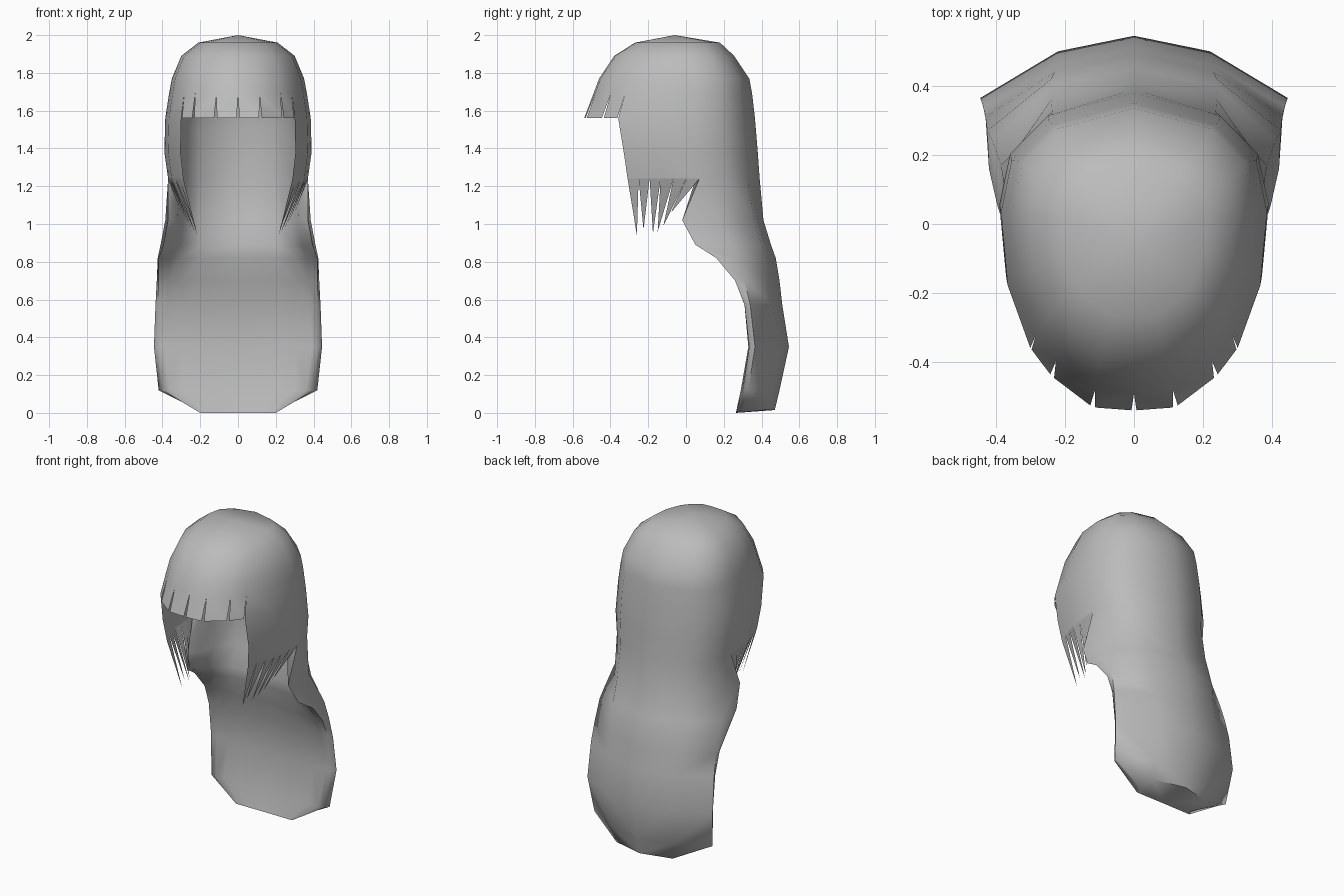
import bpy, bmesh
from mathutils import Vector

if "Cube" in bpy.data.objects:
    bpy.data.objects.remove(bpy.data.objects["Cube"])

hair = bpy.data.materials.new("hair_grey")
hair.diffuse_color = (0.5, 0.5, 0.5, 1)
hair.use_nodes = True
hair.node_tree.nodes["Principled BSDF"].inputs["Base Color"].default_value = hair.diffuse_color

# Half outline of the head, front centre round to back centre
OUTLINE = [(0, -1), (.31, -.98), (.62, -.78), (.78, -.6), (.95, -.2),
           (1, .27), (.92, .6), (.64, .85), (0, 1)]


def ring(z, w, front, back):
    m, h = (front + back) / 2, (back - front) / 2
    return [Vector((u * w, m + v * h, z)) for u, v in OUTLINE]


def level(z, pts):
    return [Vector((x, y, z)) for x, y in pts]


def finish(bm, name):
    me = bpy.data.meshes.new(name)
    bm.to_mesh(me)
    bm.free()
    me.materials.append(hair)
    ob = bpy.data.objects.new(name, me)
    bpy.context.collection.objects.link(ob)
    mod = ob.modifiers.new("mirror", 'MIRROR')
    mod.use_clip = True
    mod.merge_threshold = 0.0005
    bpy.context.view_layer.objects.active = ob
    ob.select_set(True)
    bpy.ops.object.shade_smooth_by_angle(angle=1.2)
    ob.select_set(False)


def sheet(bm, rows, flip=False):
    for a, b in zip(rows, rows[1:]):
        for i in range(len(a) - 1):
            f = [a[i], b[i], b[i + 1], a[i + 1]]
            bm.faces.new(f[::-1] if flip else f)


bm = bmesh.new()
add = lambda pts: [bm.verts.new(p) for p in pts]

# Crown
crown = [add(ring(*r)) for r in [(1.96, .21, -.27, .18), (1.89, .3, -.38, .255),
                                 (1.77, .35, -.46, .335), (1.69, .365, -.49, .35)]]
apex = bm.verts.new((0, -.06, 2.0))
for i in range(8):
    bm.faces.new([apex, crown[0][i], crown[0][i + 1]])
sheet(bm, crown)

# Fringe: separate blunt locks with narrow slits between them
hem = ring(1.56, .385, -.54, .365)
for i in range(3):
    a, b = hem[i], hem[i + 1]
    p, q = add([a.lerp(b, .06), a.lerp(b, .94)])
    bm.faces.new([crown[-1][i], p, q, crown[-1][i + 1]])

# Sides hanging beside the face
sides = [crown[-1][3:], add(hem[3:]), add(ring(1.38, .39, -.507, .38)[3:]),
         add(ring(1.24, .37, -.484, .39)[3:])]
sheet(bm, sides)

# Long back hair, outer layer: edge, side, back, centre
back = [sides[-1][2:]] + [add(level(*r)) for r in [
    (1.02, [(.37, -.02), (.385, .17), (.24, .36), (0, .41)]),
    (.89, [(.395, .05), (.41, .24), (.24, .4), (0, .45)]),
    (.82, [(.42, .16), (.425, .27), (.24, .42), (0, .475)]),
    (.70, [(.42, .26), (.43, .31), (.23, .44), (0, .495)]),
    (.57, [(.425, .31), (.437, .34), (.23, .46), (0, .51)]),
    (.35, [(.425, .335), (.445, .365), (.22, .5), (0, .545)]),
    (.12, [(.40, .30), (.42, .33), (.21, .45), (0, .495)]),
    (.015, [(.20, .27), (.21, .3), (.2, .42), (0, .47)])]]
sheet(bm, back)

# Inner lining of the head and front layer of the long hair
top = [ring(*r)[5:] for r in [(1.95, .15, -.2, .12), (1.87, .23, -.3, .2),
                              (1.75, .28, -.36, .28), (1.5, .31, -.44, .325),
                              (1.24, .31, -.44, .335)]]
low = [level(*r) for r in [
    (1.02, [(.32, .06), (.29, .18), (.2, .27), (0, .31)]),
    (.89, [(.34, .1), (.29, .18), (.2, .23), (0, .25)]),
    (.82, [(.36, .18), (.3, .21), (.2, .24), (0, .26)]),
    (.70, [(.37, .26), (.3, .265), (.2, .27), (0, .285)]),
    (.57, [(.38, .31), (.3, .31), (.2, .31), (0, .325)]),
    (.35, [(.39, .335), (.3, .33), (.2, .33), (0, .34)]),
    (.12, [(.36, .295), (.3, .29), (.2, .29), (0, .305)]),
    (0, [(.2, .265), (.18, .264), (.12, .264), (0, .265)])]]
inner = [add(r) for r in top + low]
sheet(bm, inner, flip=True)
lid = bm.verts.new((0, 0, 1.96))
for i in range(3):
    bm.faces.new([lid, inner[0][i + 1], inner[0][i]])

# Close the front edges and the underside
sheet(bm, [[a[0], b[0]] for a, b in zip(inner[4:], back)])
sheet(bm, [back[-1], inner[-1]])
finish(bm, "long_hair")

# Pointed strands at the ends of the side hair
bm = bmesh.new()
base = ring(1.24, .37, -.484, .39)[3:6]
path = lambda t: base[0].lerp(base[1], t * 2) if t < .5 else base[1].lerp(base[2], t * 2 - 1)
tips = [(.215, -.26, .94), (.22, -.225, .97), (.225, -.175, .95),
        (.24, -.15, .96), (.26, -.12, .99), (.30, -.08, 1.06)]
for i, tip in enumerate(tips):
    a, b = path(i / 6), path((i + 1) / 6)
    bm.faces.new([bm.verts.new(p) for p in (a, Vector(tip), b)])
finish(bm, "side_strands")
